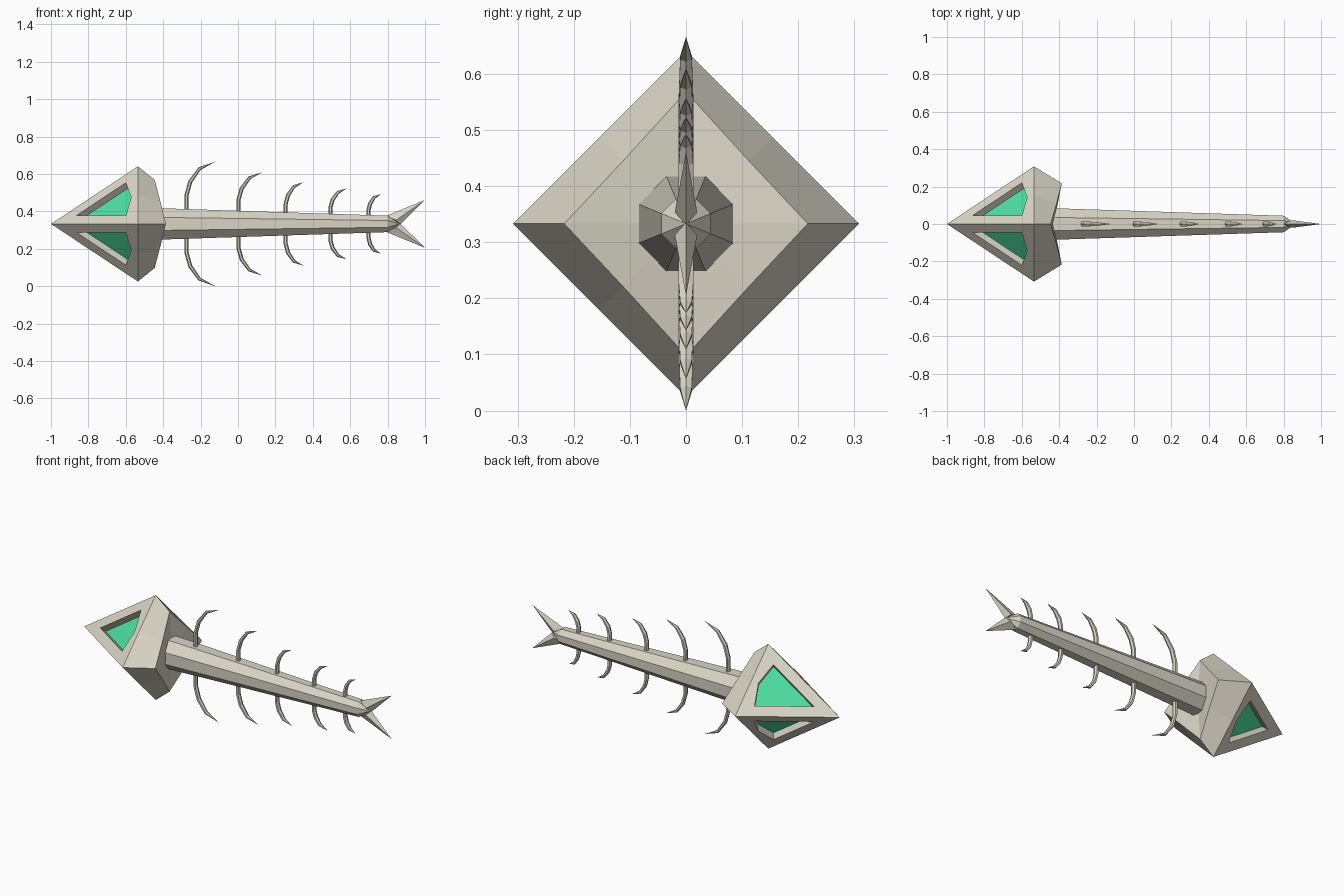
import bpy, bmesh, math
from mathutils import Vector

cube = bpy.data.objects.get("Cube")
if cube:
    bpy.data.objects.remove(cube, do_unlink=True)

AXIS = 0.333  # height of the spine's centre line


def material(name, colour):
    m = bpy.data.materials.new(name)
    m.use_nodes = True
    m.diffuse_color = colour
    m.node_tree.nodes["Principled BSDF"].inputs["Base Color"].default_value = colour
    return m


BONE = material("pale bone", (0.69, 0.66, 0.56, 1))
GREEN = material("eye green", (0.075, 0.73, 0.36, 1))


def finish(name, bm, mats=(BONE,)):
    bmesh.ops.remove_doubles(bm, verts=bm.verts[:], dist=0.0005)
    bmesh.ops.recalc_face_normals(bm, faces=bm.faces[:])
    mesh = bpy.data.meshes.new(name)
    bm.to_mesh(mesh)
    bm.free()
    for m in mats:
        mesh.materials.append(m)
    ob = bpy.data.objects.new(name, mesh)
    ob.location.z = AXIS
    bpy.context.collection.objects.link(ob)
    return ob


def face(bm, points, mat=0):
    f = bm.faces.new([bm.verts.new(p) for p in points])
    f.material_index = mat


def skin(bm, rings, tip):
    """Join rings of points in order, cap the first and close on a tip."""
    n = len(rings[0])
    for a, b in zip(rings, rings[1:]):
        for i in range(n):
            j = (i + 1) % n
            face(bm, (a[i], a[j], b[j], b[i]))
    for i in range(n):
        face(bm, (rings[-1][i], rings[-1][(i + 1) % n], tip))
    face(bm, rings[0])


# Skull: four matching quarters, each with a sunken eye socket
R, NOSE, BROW, DEPTH = 0.308, -1.0, -0.535, 0.04
SLOPE = (BROW - NOSE) / R


def on_front(y, z):
    return Vector((NOSE + (y + z) * SLOPE, y, z))


inward = Vector((1 / SLOPE, -1, -1)).normalized() * DEPTH
outer = [on_front(*p) for p in ((0, 0), (0, R), (R / 2, R / 2), (R, 0))]
socket = [on_front(*p) for p in ((.045, .045), (.045, .22), (.142, .142), (.22, .045))]
floor = [p + inward for p in socket]
back = [Vector(p) for p in ((-.43, 0, 0), (-.445, 0, .235), (-.413, .112, .112), (-.386, .217, 0))]

bm = bmesh.new()
for sy in (-1, 1):
    for sz in (-1, 1):
        def quarter(points, mat=0):
            face(bm, [(p.x, p.y * sy, p.z * sz) for p in points], mat)

        for i in range(4):
            j = (i + 1) % 4
            quarter((outer[i], outer[j], socket[j], socket[i]))
            quarter((socket[i], socket[j], floor[j], floor[i]))
        quarter(floor, 1)
        for i in (1, 2):
            quarter((outer[i], outer[i + 1], back[i + 1], back[i]))
            quarter((back[0], back[i], back[i + 1]))
finish("skull", bm, (BONE, GREEN))


# Spine: tapering eight-sided rod with a pointed end
def octagon(x, apothem):
    r = apothem / math.cos(math.pi / 8)
    angles = [math.pi / 8 + k * math.pi / 4 for k in range(8)]
    return [(x, r * math.cos(a), r * math.sin(a)) for a in angles]


bm = bmesh.new()
skin(bm, [octagon(-0.48, 0.086), octagon(0.8, 0.044)], (0.865, 0, 0))
finish("spine", bm)

# Ribs: curved six-sided spikes sweeping back, above and below the spine
SHAPE = ((0, -0.15), (0, 0.33), (0.13, 0.6), (0.45, 0.86), (1, 1))
RIBS = ((-.275, .155, .333), (.003, .128, .277), (.255, .097, .224),
        (.495, .088, .19), (.698, .066, .159))


def rib(name, x, length, height, root, side):
    path = [Vector((x + u * length, 0, root + v * (height - root))) for u, v in SHAPE]
    rings = []
    for i, p in enumerate(path[:-1]):
        along = (path[i + 1] - path[max(i - 1, 0)]).normalized()
        across = Vector((along.z, 0, -along.x))
        size = (1, 1, 1, 0.8)[i]
        rings.append([p + across * (0.011 * size * math.cos(a))
                      + Vector((0, 0.015 * size * math.sin(a), 0))
                      for a in (k * math.pi / 3 for k in range(6))])
    bm = bmesh.new()
    skin(bm, rings, path[-1])
    for v in bm.verts:
        v.co.z *= side
    finish(name, bm)


for n, (x, length, height) in enumerate(RIBS, 1):
    root = 0.072 - 0.034 * (x + 0.41)
    rib(f"upper_rib_{n}", x, length, height, root, 1)
    rib(f"lower_rib_{n}", x, length, height, root, -1)

# Tail: two thin pointed fins
for name, side in (("upper_tail_fin", 1), ("lower_tail_fin", -1)):
    bm = bmesh.new()
    base = [(0.79, 0, 0.042), (0.845, 0.02, 0.02), (0.868, 0, -0.002), (0.845, -0.02, 0.02)]
    skin(bm, [[(x, y, z * side) for x, y, z in base]], (1.0, 0, 0.128 * side))
    finish(name, bm)
